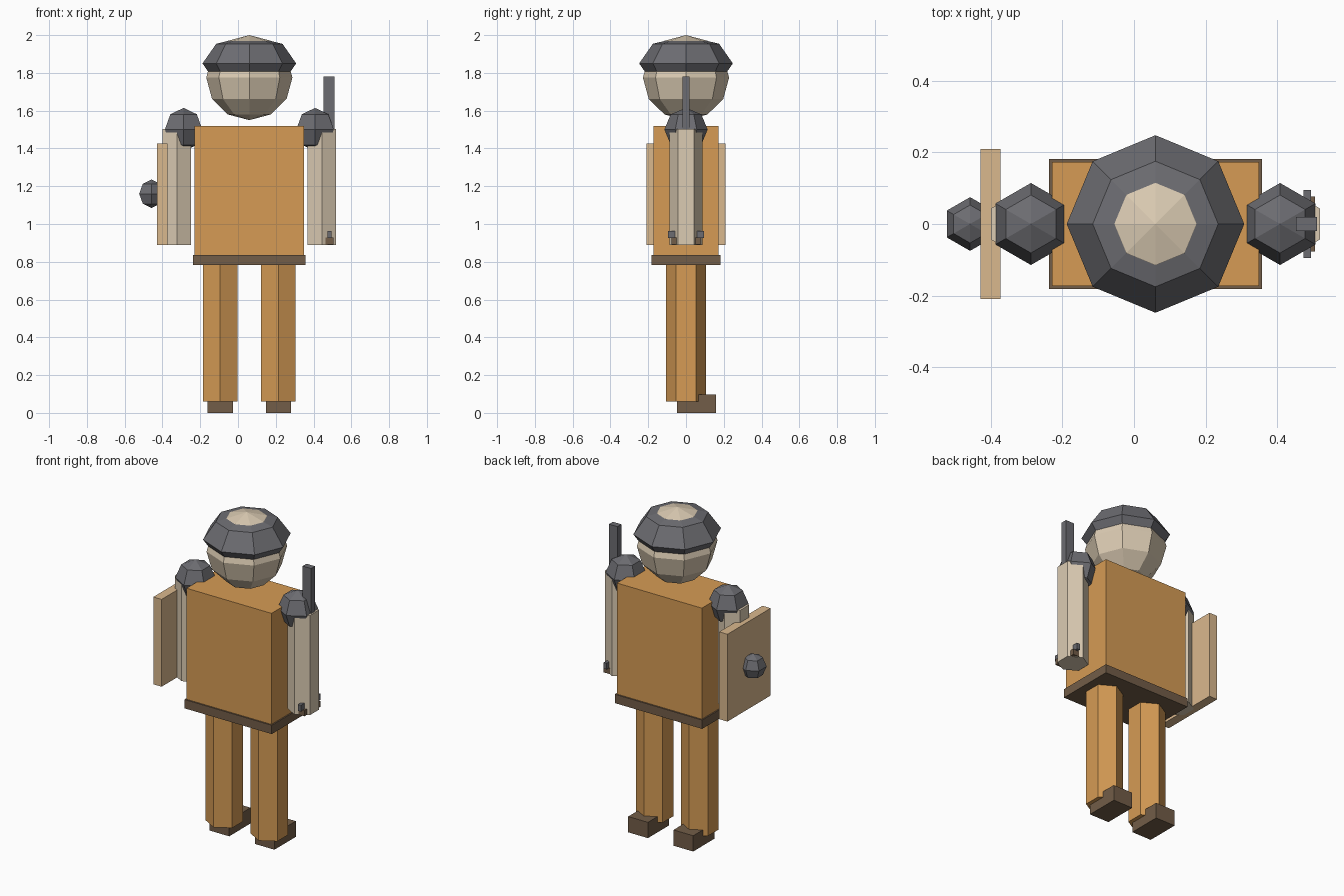
import bpy, bmesh
from math import sin, cos, pi

if "Cube" in bpy.data.objects:
    bpy.data.objects.remove(bpy.data.objects["Cube"])

CX = 0.06  # body centre line


def paint(name, r, g, b):
    m = bpy.data.materials.new(name)
    m.diffuse_color = (r, g, b, 1)
    m.use_nodes = True
    m.node_tree.nodes["Principled BSDF"].inputs["Base Color"].default_value = m.diffuse_color
    return m


SKIN = paint("skin", 0.71, 0.60, 0.45)
CLOTH = paint("cloth", 0.67, 0.33, 0.09)
LEATHER = paint("leather", 0.17, 0.11, 0.065)
WOOD = paint("wood", 0.70, 0.48, 0.27)
STEEL = paint("steel", 0.15, 0.15, 0.165)


def finish(name, bm, mat):
    bmesh.ops.recalc_face_normals(bm, faces=bm.faces)
    me = bpy.data.meshes.new(name)
    bm.to_mesh(me)
    bm.free()
    me.materials.append(mat)
    ob = bpy.data.objects.new(name, me)
    bpy.context.collection.objects.link(ob)
    return ob


def box(name, x, y, z, mat):
    """Box from (min, max) pairs."""
    bm = bmesh.new()
    bmesh.ops.create_cube(bm, size=1)
    for v in bm.verts:
        v.co = [(a + b) / 2 + c * (b - a) for (a, b), c in zip((x, y, z), v.co)]
    return finish(name, bm, mat)


def prism(name, x, r, z0, z1, mat):
    """Upright hexagonal limb with its corners towards front and back."""
    bm = bmesh.new()
    ring = [bm.verts.new((x + r * sin(k * pi / 3), r * cos(k * pi / 3), z0)) for k in range(6)]
    base = bm.faces.new(ring)
    top = bmesh.ops.extrude_face_region(bm, geom=[base], use_keep_orig=True)["geom"]
    for v in top:
        if isinstance(v, bmesh.types.BMVert):
            v.co.z = z1
    return finish(name, bm, mat)


def ball(name, x, z, r, rz, sides, rings, mat):
    """Low-poly sphere with a corner on the y axis."""
    bm = bmesh.new()
    rows = []
    for i in range(1, rings):
        a = pi * i / rings
        rows.append([bm.verts.new((x + r * sin(a) * sin(2 * pi * k / sides),
                                   r * sin(a) * cos(2 * pi * k / sides),
                                   z + rz * cos(a))) for k in range(sides)])
    top, bottom = bm.verts.new((x, 0, z + rz)), bm.verts.new((x, 0, z - rz))
    for k in range(sides):
        n = (k + 1) % sides
        bm.faces.new((top, rows[0][k], rows[0][n]))
        bm.faces.new((bottom, rows[-1][n], rows[-1][k]))
        for a, b in zip(rows, rows[1:]):
            bm.faces.new((a[k], b[k], b[n], a[n]))
    return finish(name, bm, mat)


# Torso and belt
box("torso", (CX - 0.289, CX + 0.289), (-0.173, 0.173), (0.81, 1.52), CLOTH)
box("belt", (CX - 0.297, CX + 0.297), (-0.182, 0.182), (0.783, 0.837), LEATHER)

# Head and helmet
ball("head", CX, 1.775, 0.228, 0.225, 8, 6, SKIN)
ball("helmet", CX, 1.85, 0.248, 0.147, 8, 4, STEEL)

# Limbs on both sides
for side, s in (("left", -1), ("right", 1)):
    leg = CX + s * 0.154
    prism(side + "_leg", leg, 0.105, 0.06, 0.80, CLOTH)
    box(side + "_foot", (leg - 0.067, leg + 0.067), (-0.047, 0.16), (0, 0.097), LEATHER)
    prism(side + "_arm", CX + s * 0.384, 0.087, 0.89, 1.503, SKIN)
    ball(side + "_shoulder", CX + s * 0.348, 1.50, 0.1145, 0.1145, 6, 4, STEEL)

# Shield with boss
box("shield", (-0.429, -0.373), (-0.21, 0.21), (0.89, 1.427), WOOD)
ball("shield_boss", -0.458, 1.16, 0.075, 0.075, 6, 4, STEEL)

# Sword
box("sword_blade", (0.453, 0.511), (-0.019, 0.019), (0.93, 1.78), STEEL)
box("sword_guard", (0.474, 0.494), (-0.095, 0.095), (0.925, 0.963), STEEL)
box("sword_grip", (0.464, 0.506), (-0.077, 0.077), (0.892, 0.928), LEATHER)
